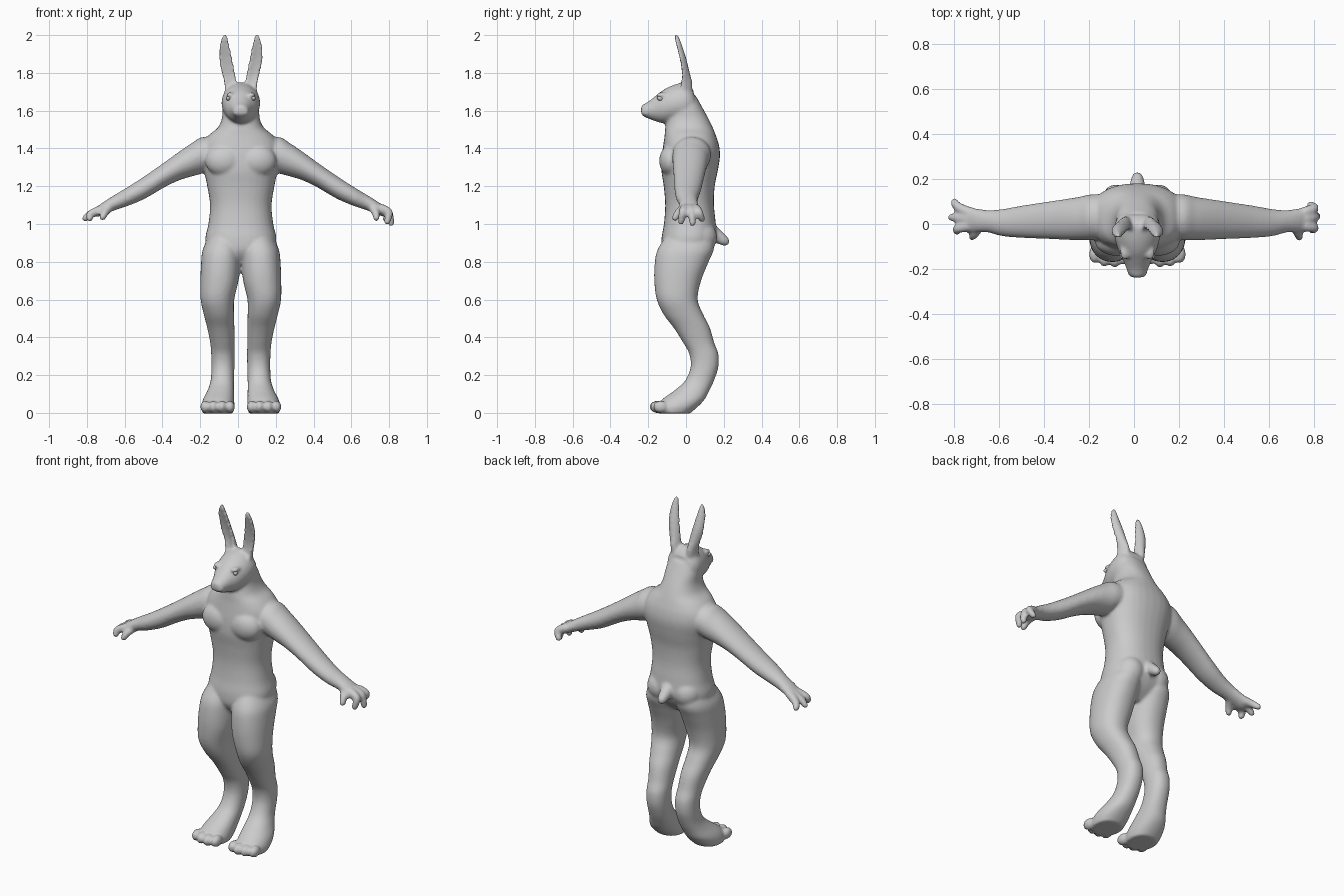
import bpy, bmesh, math
from mathutils import Vector, Matrix

CX = 0.015                      # the body's mid plane
bm = bmesh.new()


def smooth_rows(rows, steps=4):
    """Catmull-Rom interpolation through rows of numbers."""
    out = []
    for i in range(len(rows) - 1):
        p0, p1 = rows[max(i - 1, 0)], rows[i]
        p2, p3 = rows[i + 1], rows[min(i + 2, len(rows) - 1)]
        for k in range(steps):
            t = k / steps
            out.append([0.5 * (2 * b + (c - a) * t + (2 * a - 5 * b + 4 * c - d) * t * t
                               + (3 * b - a - 3 * c + d) * t ** 3)
                        for a, b, c, d in zip(p0, p1, p2, p3)])
    out.append(list(rows[-1]))
    return out


def loft(rows, place, n=32, power=2.0, bend=0.0):
    """Closed tube: each row is (along, centre u, centre v, half u, half v)."""
    rings = []
    for t, u, v, ru, rv in smooth_rows(rows):
        ring = []
        for i in range(n):
            a = 2 * math.pi * i / n
            c, s = math.cos(a), math.sin(a)
            pu = math.copysign(abs(c) ** (2 / power), c)
            pv = math.copysign(abs(s) ** (2 / power), s)
            ring.append(bm.verts.new(place(t, u + ru * pu, v + rv * pv - bend * rv * c * c)))
        rings.append(ring)
    for r0, r1 in zip(rings, rings[1:]):
        for i in range(n):
            j = (i + 1) % n
            bm.faces.new((r0[i], r0[j], r1[j], r1[i]))
    bm.faces.new(rings[0])
    bm.faces.new(rings[-1])


def blob(centre, radii):
    m = Matrix.Translation(centre) @ Matrix.Diagonal((*radii, 1))
    bmesh.ops.create_icosphere(bm, subdivisions=3, radius=1, matrix=m)


def chain(points, r0, r1):
    """Round tapered limb made of overlapping balls."""
    rows = smooth_rows(points, 6)
    for i, p in enumerate(rows):
        r = r0 + (r1 - r0) * i / (len(rows) - 1)
        bmesh.ops.create_icosphere(bm, subdivisions=2, radius=r, matrix=Matrix.Translation(p))


def up(s):                       # rows run along z, mirrored by s
    return lambda t, u, v: (CX + s * u, v, t)


def zrow(z, x, hw, front, back):
    return (z, x, (front + back) / 2, hw, (back - front) / 2)


# torso and neck
loft([zrow(*r) for r in [
    (0.79, 0, .05, -.08, .06), (0.85, 0, .165, -.125, .125), (0.92, 0, .188, -.13, .16),
    (1.00, 0, .172, -.117, .158), (1.10, 0, .163, -.11, .148), (1.20, 0, .178, -.118, .152),
    (1.28, 0, .195, -.13, .168), (1.36, 0, .212, -.128, .18), (1.42, 0, .205, -.12, .174),
    (1.47, 0, .17, -.113, .158), (1.51, 0, .122, -.11, .142), (1.56, 0, .1, -.10, .118),
    (1.62, 0, .095, -.085, .085), (1.68, 0, .075, -.06, .052)]], up(1), power=2.3)

# head, running front to back
loft([(y, 0, (lo + hi) / 2, hw, (hi - lo) / 2) for y, lo, hi, hw in [
    (-.238, 1.585, 1.625, .02), (-.225, 1.57, 1.634, .038), (-.20, 1.558, 1.648, .048),
    (-.165, 1.545, 1.675, .062), (-.12, 1.533, 1.71, .084), (-.06, 1.535, 1.738, .1),
    (0, 1.535, 1.748, .1), (.04, 1.56, 1.71, .08)]],
    lambda t, u, v: (CX + u, t, v))

# tail
chain([(CX, .12, .97), (CX, .175, .93), (CX, .207, .908)], .045, .025)

for s in (-1, 1):
    # ears, cupped to the front
    loft([(1.69, .045, .005, .04, .03), (1.75, .055, .008, .034, .026),
          (1.80, .066, .002, .036, .019), (1.87, .080, -.012, .036, .016),
          (1.94, .086, -.032, .028, .014), (1.985, .086, -.046, .016, .012),
          (2.008, .085, -.053, .006, .007)], up(s), n=24, bend=1.1)
    # legs
    loft([zrow(*r) for r in [
        (.96, .085, .07, -.09, .14), (.87, .1, .1, -.148, .148), (.80, .106, .104, -.165, .12),
        (.70, .113, .101, -.168, .08), (.60, .124, .089, -.155, .062), (.52, .116, .08, -.118, .092),
        (.45, .106, .072, -.065, .127), (.37, .098, .064, -.014, .150), (.31, .095, .062, .018, .172),
        (.24, .095, .061, .024, .171), (.17, .098, .062, -.005, .148), (.12, .106, .07, -.06, .125),
        (.07, .118, .083, -.128, .098), (.03, .122, .088, -.155, .06), (-.004, .122, .08, -.145, .02)]],
        up(s), power=2.2)
    # toes
    for k, dy in zip((-.066, -.023, .023, .066), (0, -.012, -.008, .008)):
        blob((CX + s * (.123 + k), -.142 + dy, .032), (.026, .04, .033))
    # chest muscle, buttock
    blob((CX + s * .088, -.078, 1.335), (.1, .064, .085))
    blob((CX + s * .085, .07, .93), (.085, .095, .09))
    # muzzle lobe and brow
    blob((CX + s * .02, -.212, 1.592), (.024, .026, .022))
    blob((CX + s * .056, -.125, 1.683), (.022, .034, .014))
    # arms, running outwards along x
    loft([(.10, .03, 1.38, .10, .07), (.20, .03, 1.365, .102, .096), (.26, .024, 1.34, .096, .088),
          (.325, .02, 1.308, .09, .076), (.405, .016, 1.26, .082, .066), (.51, .01, 1.193, .072, .060),
          (.60, .006, 1.145, .06, .050), (.66, .012, 1.117, .05, .042), (.71, .016, 1.092, .052, .036),
          (.75, .022, 1.07, .056, .03), (.775, .024, 1.06, .045, .022)],
         lambda t, u, v, s=s: (CX + s * t, u, v))

# fingers: spread on one hand, drooping on the other
for base, mid, tips, thumb in [
    ((-.74, 1.07), (-.782, 1.052), [(-.797, .098, 1.034), (-.809, .03, 1.03), (-.785, -.032, 1.028)],
     [(-.685, -.005, 1.085), (-.705, -.04, 1.06), (-.717, -.056, 1.035)]),
    ((.765, 1.08), (.799, 1.06), [(.783, .085, 1.025), (.811, .035, 1.004), (.79, -.026, 1.012)],
     [(.71, -.005, 1.09), (.728, -.04, 1.06), (.733, -.058, 1.032)])]:
    for (x, y, z), y0 in zip(tips, (.055, .024, -.01)):
        chain([(base[0], y0, base[1]), (mid[0], (y0 + y) / 2, mid[1]), (x, y, z)], .026, .018)
    chain(thumb, .026, .018)

bmesh.ops.recalc_face_normals(bm, faces=bm.faces)
mesh = bpy.data.meshes.new("rabbit_body")
bm.to_mesh(mesh)
bm.free()
body = bpy.data.objects.new("rabbit_body", mesh)
bpy.context.collection.objects.link(body)

# fuse the parts into one skin and soften the joints
fuse = body.modifiers.new("fuse", 'REMESH')
fuse.mode = 'VOXEL'
fuse.voxel_size = 0.008
fuse.use_smooth_shade = True
soft = body.modifiers.new("soften", 'SMOOTH')
soft.factor = 0.5
soft.iterations = 8

# eyes
for s, name in ((-1, "eye_right"), (1, "eye_left")):
    bpy.ops.mesh.primitive_uv_sphere_add(segments=20, ring_count=12, radius=1,
                                         location=(CX + s * .064, -.135, 1.664),
                                         rotation=(math.radians(-15), 0, s * math.radians(25)))
    eye = bpy.context.object
    eye.name = name
    eye.scale = (.012, .02, .012)
    bpy.ops.object.shade_smooth()
